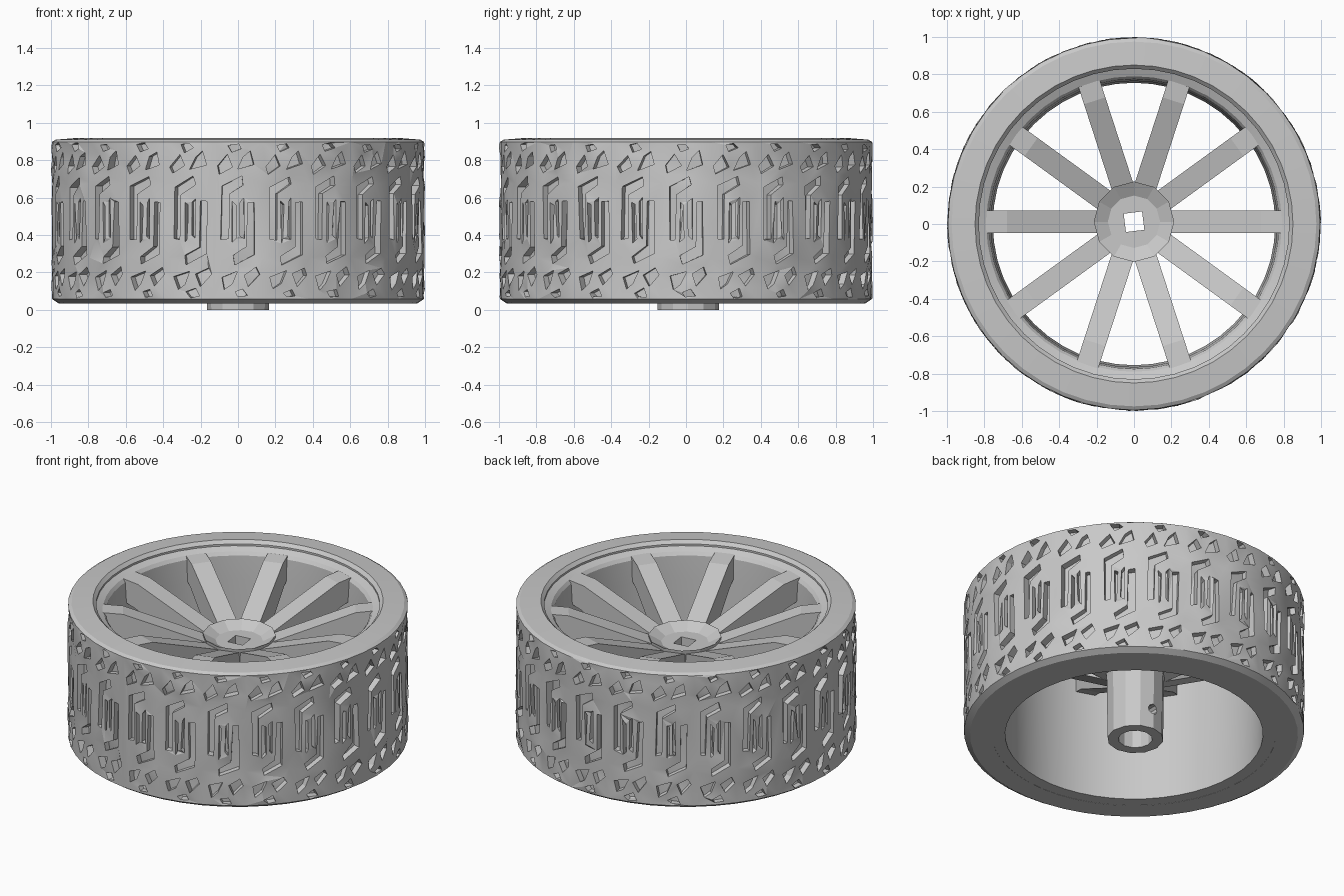
import bpy, bmesh, math, random
from mathutils import Vector
from mathutils.geometry import delaunay_2d_cdt

if "Cube" in bpy.data.objects:
    bpy.data.objects.remove(bpy.data.objects["Cube"])
random.seed(4)

grey = bpy.data.materials.new("plain_grey")
grey.use_nodes = True
grey.diffuse_color = (0.58, 0.58, 0.58, 1)
grey.node_tree.nodes["Principled BSDF"].inputs["Base Color"].default_value = (0.58, 0.58, 0.58, 1)


def finish(name, bm):
    bmesh.ops.recalc_face_normals(bm, faces=bm.faces)
    mesh = bpy.data.meshes.new(name)
    bm.to_mesh(mesh)
    bm.free()
    mesh.materials.append(grey)
    obj = bpy.data.objects.new(name, mesh)
    bpy.context.collection.objects.link(obj)
    return obj


def prism(bm, low, high):
    """Solid between two matching outlines."""
    a = [bm.verts.new(p) for p in low]
    b = [bm.verts.new(p) for p in high]
    bm.faces.new(a[::-1])
    bm.faces.new(b)
    n = len(a)
    for i in range(n):
        bm.faces.new((a[i], a[(i + 1) % n], b[(i + 1) % n], b[i]))


def lathe(name, profile, sides):
    """Ring with a closed (radius, z) section."""
    bm = bmesh.new()
    rings = []
    for i in range(sides):
        t = math.tau * i / sides
        rings.append([bm.verts.new((r * math.cos(t), r * math.sin(t), z)) for r, z in profile])
    n = len(profile)
    for i in range(sides):
        a, b = rings[i], rings[(i + 1) % sides]
        for j in range(n):
            k = (j + 1) % n
            bm.faces.new((a[j], a[k], b[k], b[j]))
    return finish(name, bm)


def activate(obj):
    bpy.ops.object.select_all(action='DESELECT')
    obj.select_set(True)
    bpy.context.view_layer.objects.active = obj


def smooth(obj, degrees):
    activate(obj)
    bpy.ops.object.shade_smooth_by_angle(angle=math.radians(degrees))


def cut(obj, cutter):
    mod = obj.modifiers.new("cut", 'BOOLEAN')
    mod.operation = 'DIFFERENCE'
    mod.solver = 'EXACT'
    mod.object = cutter
    activate(obj)
    bpy.ops.object.modifier_apply(modifier=mod.name)
    bpy.data.objects.remove(cutter)


# Tyre body: side walls and a core sunk below the tread
PITCHES = 24
PITCH = math.tau / PITCHES
MID, EDGE, RIM_R = 0.478, 0.42, 0.995
body = lathe("tyre_body", [(0.83, 0.035), (0.96, 0.035), (RIM_R, MID - EDGE), (0.93, 0.075),
                           (0.93, 0.88), (RIM_R, MID + EDGE), (0.975, 0.91), (0.85, 0.92),
                           (0.83, 0.9)], 2 * PITCHES)
smooth(body, 20)

# Groove outlines as (arc, height from mid-line); each repeats half a turn rotated
hook = [(0.09, 0.1), (0.055, 0.1), (0.05, -0.14), (-0.03, -0.19), (-0.02, -0.235), (0.09, -0.18)]
sliver = [(0.03, 0.12), (0.012, 0.1), (0.012, -0.08), (0.03, -0.1)]
wedge = [(0.0, -0.27), (-0.09, -0.3), (-0.07, -0.37), (-0.03, -0.34)]
chip = [(0.1, -0.25), (0.03, -0.29), (0.06, -0.35), (0.115, -0.29)]
nick = [(0.03, -0.365), (-0.02, -0.385), (0.0, -0.41), (0.05, -0.405)]


def tread_band():
    """Unrolled strip split around the grooves, then wrapped with sunken floors."""
    border = [Vector((i * PITCH / 2, -EDGE)) for i in range(2 * PITCHES + 1)]
    border += [Vector((p.x, EDGE)) for p in reversed(border)]
    points, outlines, depths = list(border), [list(range(len(border)))], [0]
    for i in range(PITCHES):
        for outline in (hook, sliver, wedge, chip, nick):
            for turn in (1, -1):
                start = len(points)
                for x, z in outline:
                    points.append(Vector(((i + 0.5) * PITCH + turn * x + random.uniform(-0.005, 0.005),
                                          turn * z + random.uniform(-0.005, 0.005))))
                outlines.append(list(range(start, len(points))))
                depths.append(random.uniform(0.03, 0.05))
        if i:
            points += [Vector((i * PITCH, z)) for z in (-0.2, 0.0, 0.2)]
    flat, _, tris, _, _, owners = delaunay_2d_cdt(points, [], outlines, 1, 1e-5)

    bm = bmesh.new()
    radii = [RIM_R if abs(p.y) > EDGE - 1e-4 else random.uniform(0.988, 1.0) for p in flat]
    made, sides = {}, {}

    def vert(i, depth):
        if (i, depth) not in made:
            t = flat[i].x - math.pi / 2 - PITCH / 2
            r = radii[i] - depth
            made[i, depth] = bm.verts.new((r * math.cos(t), r * math.sin(t), MID + flat[i].y))
        return made[i, depth]

    for tri, owner in zip(tris, owners):
        depth = max(depths[k] for k in owner)
        bm.faces.new([vert(i, depth) for i in tri])
        for a, b in zip(tri, tri[1:] + tri[:1]):
            sides.setdefault((min(a, b), max(a, b)), []).append(depth)
    # Groove walls
    for (a, b), levels in sides.items():
        if len(levels) == 2 and levels[0] != levels[1]:
            p, q = levels
            bm.faces.new((vert(a, p), vert(b, p), vert(b, q), vert(a, q)))
    bmesh.ops.remove_doubles(bm, verts=bm.verts, dist=1e-4)
    return finish("tyre_tread", bm)


smooth(tread_band(), 20)

# Rim barrel with a stepped top lip
rim = lathe("rim_barrel", [(0.755, 0.036), (0.84, 0.036), (0.845, 0.895), (0.79, 0.87),
                           (0.775, 0.85), (0.765, 0.7)], 48)
smooth(rim, 25)

# Hub with dished top, square axle hole, socket and cross pin hole
HUB_Y = 0.012
hub = lathe("hub", [(0.1, 0.0), (0.165, 0.0), (0.17, 0.4), (0.2, 0.6), (0.215, 0.7),
                    (0.14, 0.66), (0.045, 0.66), (0.045, 0.55), (0.1, 0.5)], 12)
hub.location.y = HUB_Y


def bar(name, sides, radius, spin, start, end):
    bm = bmesh.new()
    axis = (Vector(end) - Vector(start)).normalized()
    u = axis.orthogonal().normalized()
    v = axis.cross(u)
    ring = [u * radius * math.cos(spin + math.tau * i / sides)
            + v * radius * math.sin(spin + math.tau * i / sides) for i in range(sides)]
    prism(bm, [Vector(start) + p for p in ring], [Vector(end) + p for p in ring])
    return finish(name, bm)


cut(hub, bar("axle_cutter", 4, 0.07, math.radians(97), (0, HUB_Y, 0.45), (0, HUB_Y, 0.8)))
cut(hub, bar("pin_cutter", 10, 0.032, 0, (0, -0.3, 0.13), (0, 0.3, 0.13)))

# Ten spokes rising from the hub to the rim
section = [(0.18, 0.67), (0.68, 0.86), (0.83, 0.875), (0.83, 0.74), (0.7, 0.7), (0.16, 0.42)]
HALF = 0.06
for i in range(10):
    t = math.tau * i / 10
    out = Vector((math.cos(t), math.sin(t), 0))
    side = Vector((-math.sin(t), math.cos(t), 0)) * HALF
    base = [out * r + Vector((0, HUB_Y, z)) for r, z in section]
    bm = bmesh.new()
    prism(bm, [p - side for p in base], [p + side for p in base])
    finish(f"spoke_{i + 1}", bm)
